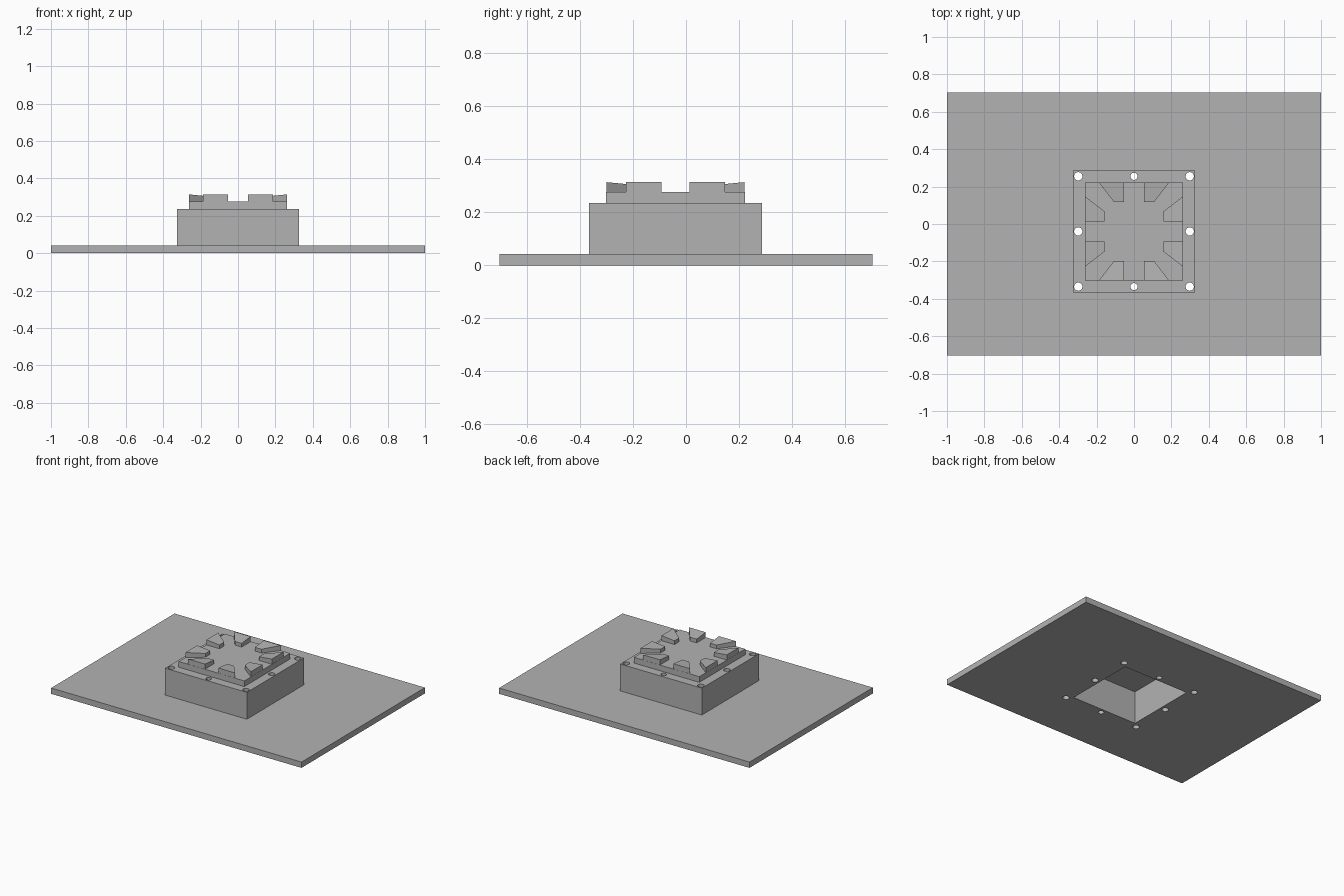
import bpy, bmesh
from math import pi
from mathutils import Matrix, Vector

if "Cube" in bpy.data.objects:
    bpy.data.objects.remove(bpy.data.objects["Cube"], do_unlink=True)

grey = bpy.data.materials.new("plain grey")
grey.use_nodes = True
COLOUR = (0.45, 0.45, 0.45, 1)
grey.diffuse_color = COLOUR
grey.node_tree.nodes["Principled BSDF"].inputs["Base Color"].default_value = COLOUR

CENTRE_Y = -0.04          # the block sits slightly towards the front
PLATE_TOP, BLOCK_TOP, CAP_TOP = 0.042, 0.236, 0.277


def finish(bm, name):
    bmesh.ops.recalc_face_normals(bm, faces=bm.faces)
    mesh = bpy.data.meshes.new(name)
    bm.to_mesh(mesh)
    bm.free()
    mesh.materials.append(grey)
    obj = bpy.data.objects.new(name, mesh)
    bpy.context.collection.objects.link(obj)
    return obj


def add_box(bm, half_x, half_y, z0, z1, y=0):
    size = Matrix.Diagonal((2 * half_x, 2 * half_y, z1 - z0, 1))
    bmesh.ops.create_cube(bm, size=1, matrix=Matrix.Translation((0, y, (z0 + z1) / 2)) @ size)


def box(name, *args, **kw):
    bm = bmesh.new()
    add_box(bm, *args, **kw)
    return finish(bm, name)


# Base plate and raised block
base_plate = box("base_plate", 1, 0.704, 0, PLATE_TOP)
block = box("block", 0.327, 0.326, PLATE_TOP, BLOCK_TOP, y=CENTRE_Y)

# Cutter: square cavity from below and eight bolt holes
bm = bmesh.new()
add_box(bm, 0.261, 0.261, -0.1, 0.4, y=CENTRE_Y)
for i in (-1, 0, 1):
    for j in (-1, 0, 1):
        if i or j:
            radius = 0.019 if i == 0 else 0.022
            spot = Matrix.Translation((i * 0.298, CENTRE_Y + j * 0.295, 0.15))
            bmesh.ops.create_cone(bm, cap_ends=True, segments=32, radius1=radius,
                                  radius2=radius, depth=0.6, matrix=spot)
cutter = finish(bm, "cutter")
cutter.hide_render = True
for part in (base_plate, block):
    cut = part.modifiers.new("openings", 'BOOLEAN')
    cut.operation, cut.solver, cut.object = 'DIFFERENCE', 'EXACT', cutter
    bpy.context.view_layer.objects.active = part
    bpy.ops.object.modifier_apply(modifier=cut.name)
bpy.data.objects.remove(cutter, do_unlink=True)

# Cap closing the cavity
box("cap", 0.262, 0.262, BLOCK_TOP, CAP_TOP, y=CENTRE_Y)

# Lugs: mirrored pairs on each side, tops falling slightly inwards
OUTER, INNER = 0.261, 0.157
outline = [(0.053, OUTER), (0.187, OUTER), (0.107, INNER), (0.053, INNER)]
bm = bmesh.new()
for side in range(4):
    turn = Matrix.Translation((0, CENTRE_Y, 0)) @ Matrix.Rotation(side * pi / 2, 4, 'Z')
    for mirror in (-1, 1):
        low = [bm.verts.new(turn @ Vector((mirror * x, y, CAP_TOP))) for x, y in outline]
        high = [bm.verts.new(turn @ Vector((mirror * x, y, 0.314 if y == OUTER else 0.304)))
                for x, y in outline]
        bm.faces.new(low)
        bm.faces.new(high)
        for k in range(4):
            n = (k + 1) % 4
            bm.faces.new((low[k], low[n], high[n], high[k]))
finish(bm, "lugs")
